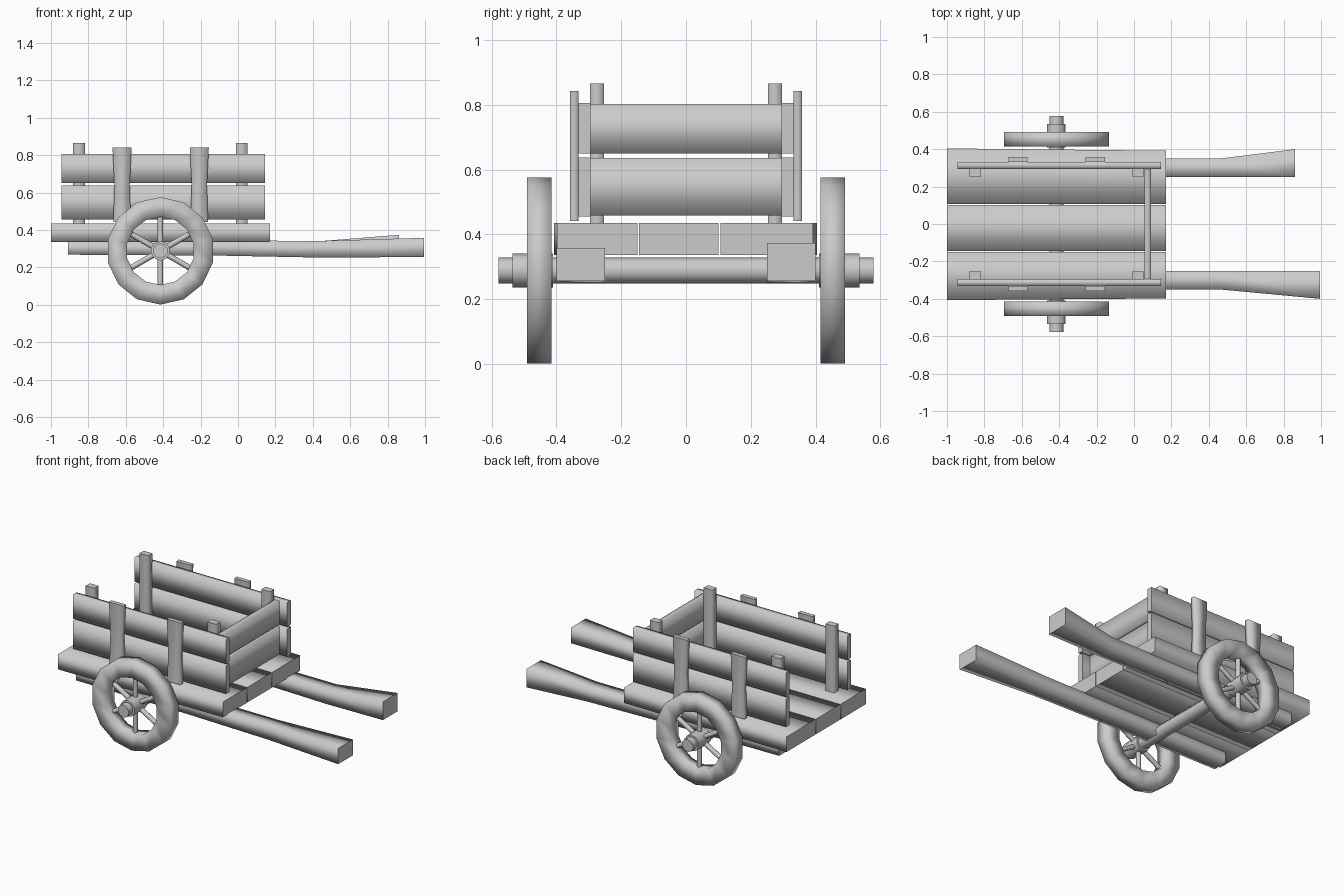
import bpy, bmesh
from math import pi, sin, cos
from mathutils import Vector

if "Cube" in bpy.data.objects:
    bpy.data.objects.remove(bpy.data.objects["Cube"])


def finish(name, bm, flat_caps=()):
    bmesh.ops.recalc_face_normals(bm, faces=bm.faces)
    for f in bm.faces:
        f.smooth = f not in flat_caps
    me = bpy.data.meshes.new(name)
    bm.to_mesh(me)
    bm.free()
    ob = bpy.data.objects.new(name, me)
    bpy.context.collection.objects.link(ob)
    return ob


def beam(name, axis, sections):
    """Square timber; each section is (position, a0, a1, b0, b1) on the other two axes."""
    bm = bmesh.new()
    rings = []
    for p, a0, a1, b0, b1 in sections:
        ring = []
        for a, b in ((a0, b0), (a1, b0), (a1, b1), (a0, b1)):
            co = {'x': (p, a, b), 'y': (a, p, b), 'z': (a, b, p)}[axis]
            ring.append(bm.verts.new(co))
        rings.append(ring)
    for r, s in zip(rings, rings[1:]):
        for i in range(4):
            j = (i + 1) % 4
            bm.faces.new((r[i], r[j], s[j], s[i]))
    caps = [bm.faces.new(rings[0]), bm.faces.new(rings[-1])]
    return finish(name, bm, caps)


def rod(name, p, q, radius, sides=10):
    p, q = Vector(p), Vector(q)
    bm = bmesh.new()
    bmesh.ops.create_cone(bm, cap_ends=True, segments=sides, radius1=radius,
                          radius2=radius, depth=(q - p).length)
    rot = (q - p).to_track_quat('Z', 'Y').to_matrix().to_4x4()
    rot.translation = (p + q) / 2
    bm.transform(rot)
    return finish(name, bm, [f for f in bm.faces if len(f.verts) > 4])


def wheel_rim(name, cx, cz, y0, y1, r_in, r_out, n=14):
    bm = bmesh.new()
    rings = []
    for k in range(n):
        t = 2 * pi * k / n
        rings.append([bm.verts.new((cx + r * sin(t), y, cz + r * cos(t)))
                      for r, y in ((r_in, y0), (r_out, y0), (r_out, y1), (r_in, y1))])
    for k in range(n):
        r, s = rings[k], rings[(k + 1) % n]
        for i in range(4):
            j = (i + 1) % 4
            bm.faces.new((r[i], r[j], s[j], s[i]))
    return finish(name, bm)


def span(side, a, b):
    return (a, b) if side > 0 else (-b, -a)


# Floor planks
for i, (l0, l1, r0, r1) in enumerate(((-.407, -.15, -.398, -.15),
                                      (-.145, .101, -.145, .101),
                                      (.106, .404, .106, .392))):
    beam(f"floor_plank_{i + 1}", 'x', [(-1, l0, l1, .337, .435), (.17, r0, r1, .337, .435)])

# Axle
WX, WZ = -.415, .2885
rod("axle", (WX, -.578, WZ), (WX, .578, WZ), .04)

# End boards at the handle end
for i, (z0, z1) in enumerate(((.458, .635), (.65, .802))):
    beam(f"end_board_{i + 1}", 'y', [(-.296, .055, .09, z0, z1), (.296, .055, .09, z0, z1)])

for s, tag in ((-1, "front"), (1, "back")):
    # Wheel: rim, hub, spokes
    y0, y1 = span(s, .4155, .491)
    wheel_rim(f"{tag}_wheel_rim", WX, WZ, y0, y1, .182, .2875)
    rod(f"{tag}_wheel_hub", (WX, s * .41, WZ), (WX, s * .535, WZ), .052)
    for k in range(6):
        t = pi * k / 3
        rod(f"{tag}_spoke_{k + 1}", (WX, s * .453, WZ),
            (WX + .2 * sin(t), s * .453, WZ + .2 * cos(t)), .015, 8)

    # Side boards
    a, b = span(s, .295, .331)
    for i, (z0, z1) in enumerate(((.455, .637), (.65, .806))):
        beam(f"{tag}_side_board_{i + 1}", 'x', [(-.945, a, b, z0, z1), (.145, a, b, z0, z1)])

    # Outer braces, slightly waisted
    a, b = span(s, .331, .358)
    for i, x in enumerate((-.62, -.207)):
        beam(f"{tag}_outer_brace_{i + 1}", 'z',
             [(.442, x - .047, x + .047, a, b), (.64, x - .041, x + .041, a, b),
              (.842, x - .051, x + .051, a, b)])

    # Inner posts
    a, b = span(s, .253, .296)
    for i, x in enumerate((-.85, .02)):
        beam(f"{tag}_inner_post_{i + 1}", 'z',
             [(.43, x - .031, x + .031, a, b), (.866, x - .031, x + .031, a, b)])

    # Handle running beneath the floor, flared at the grip
    end, top = (.995, .358) if s < 0 else (.86, .374)
    beam(f"{tag}_handle", 'x',
         [(-.91, *span(s, .25, .35), .268, .338), (-.1, *span(s, .25, .35), .263, .343),
          (.46, *span(s, .25, .35), .252, .342), (end, *span(s, .25, .40), .256, top)])
